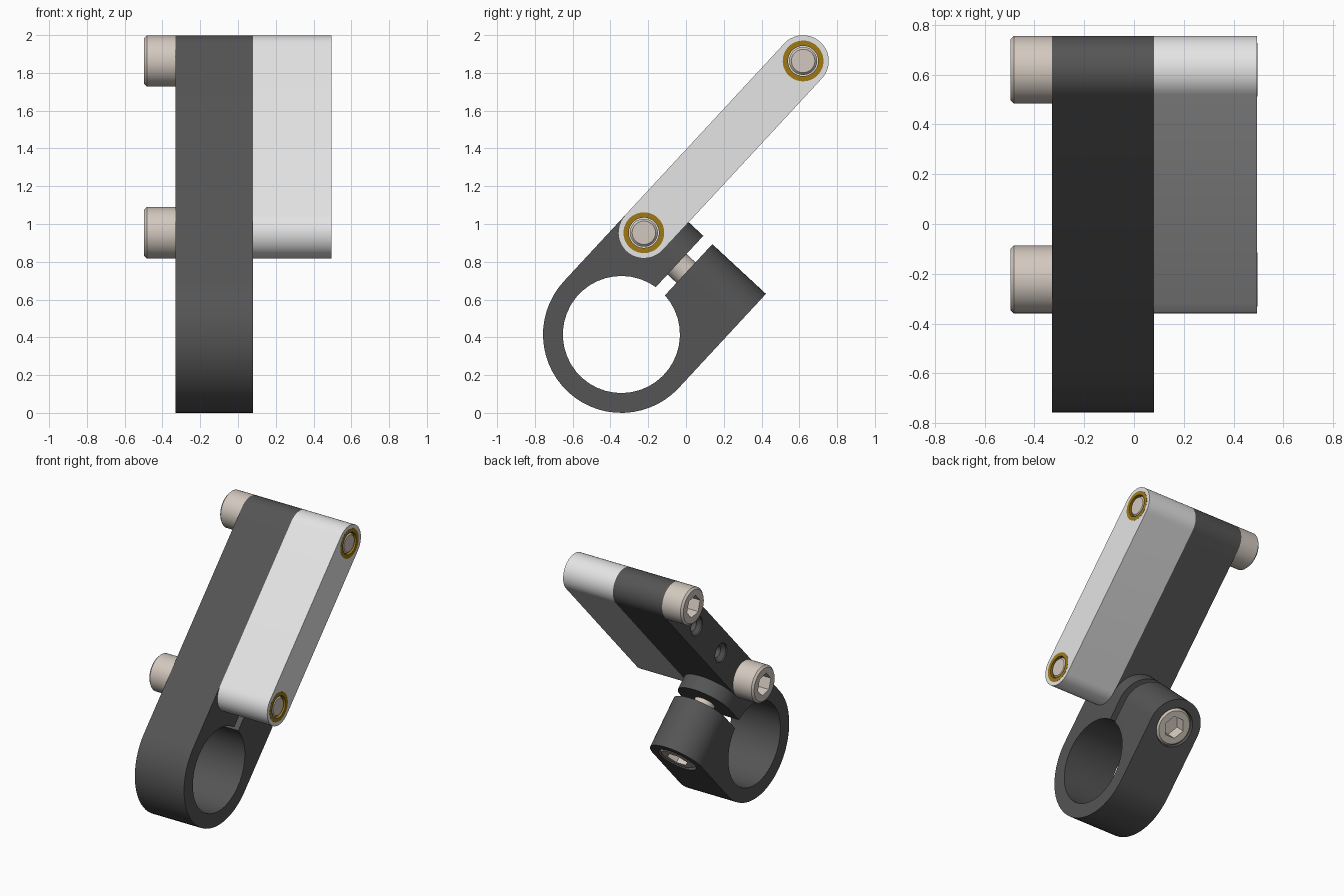
import bpy, bmesh, math
from mathutils import Matrix

if "Cube" in bpy.data.objects:
    bpy.data.objects.remove(bpy.data.objects["Cube"])

# Working frame: x across, u along the arm, n square to the arm, origin in the clamp bore
ANG = math.atan2(0.7336, 0.68)
C, S = math.cos(ANG), math.sin(ANG)
FRAME = Matrix(((1, 0, 0, 0), (0, C, -S, -0.342), (0, S, C, 0.415), (0, 0, 0, 1)))

X0, X1, X2 = -0.33, 0.08, 0.495      # clamp arm left, joint plane, link right
R_OUT, R_BORE, R_ARM = 0.415, 0.31, 0.136
N_ARM = R_OUT - R_ARM                # arm centre line
U_A, U_B = 0.476, 1.716              # the two joint bolts
U_LUG, X_MID = 0.678, (X0 + X1) / 2
LUG_R = (X1 - X0) / 2
U_PINCH = U_LUG - LUG_R              # pinch bolt position


def material(name, rgb):
    m = bpy.data.materials.new(name)
    m.diffuse_color = (*rgb, 1)
    m.use_nodes = True
    m.node_tree.nodes["Principled BSDF"].inputs["Base Color"].default_value = m.diffuse_color
    return m


DARK = material("dark_grey", (0.09, 0.09, 0.09))
SILVER = material("light_silver", (0.78, 0.78, 0.78))
STEEL = material("warm_steel", (0.65, 0.58, 0.52))
BRASS = material("brass", (0.34, 0.19, 0.007))


def place(axis, p, q, h):
    return (h, p, q) if axis == "x" else (p, q, h)


def arc(cx, cy, r, a0, a1, steps):
    return [(cx + r * math.cos(math.radians(a0 + (a1 - a0) * i / steps)),
             cy + r * math.sin(math.radians(a0 + (a1 - a0) * i / steps)))
            for i in range(steps + 1)]


def finish(name, bm, mat):
    bmesh.ops.recalc_face_normals(bm, faces=bm.faces[:])
    me = bpy.data.meshes.new(name)
    bm.to_mesh(me)
    bm.free()
    me.materials.append(mat)
    ob = bpy.data.objects.new(name, me)
    ob.matrix_world = FRAME
    bpy.context.collection.objects.link(ob)
    return ob


def prism(name, outline, axis, lo, hi, mat):
    bm = bmesh.new()
    a = [bm.verts.new(place(axis, p, q, lo)) for p, q in outline]
    b = [bm.verts.new(place(axis, p, q, hi)) for p, q in outline]
    bm.faces.new(a)
    bm.faces.new(b)
    for i in range(len(a)):
        j = (i + 1) % len(a)
        bm.faces.new((a[i], a[j], b[j], b[i]))
    return finish(name, bm, mat)


def lathe(name, profile, axis, p, q, mat, closed=False, segs=40):
    bm = bmesh.new()
    rings = [[bm.verts.new(place(axis, p + r * math.cos(math.tau * i / segs),
                                 q + r * math.sin(math.tau * i / segs), h))
              for i in range(segs)] for r, h in profile]
    pairs = list(zip(rings, rings[1:]))
    if closed:
        pairs.append((rings[-1], rings[0]))
    else:
        bm.faces.new(rings[0])
        bm.faces.new(rings[-1])
    for a, b in pairs:
        for i in range(segs):
            j = (i + 1) % segs
            bm.faces.new((a[i], a[j], b[j], b[i]))
    return finish(name, bm, mat)


def cut(ob, *cutters):
    bpy.context.view_layer.objects.active = ob
    for c in cutters:
        mod = ob.modifiers.new("cut", "BOOLEAN")
        mod.operation, mod.solver, mod.object = "DIFFERENCE", "EXACT", c
        bpy.ops.object.modifier_apply(modifier=mod.name)
        bpy.data.objects.remove(c)


# Clamp arm: split ring, pinch lugs and long arm in one profile
g0, g1 = -0.028, 0.037
a0 = math.degrees(math.asin(g0 / R_BORE))
a1 = math.degrees(math.asin(g1 / R_BORE))
outline = [(U_LUG, -R_OUT), (U_LUG, g0)]
outline += arc(0, 0, R_BORE, a0, a1 - 360, 40)
outline += [(U_LUG, g1), (U_LUG, N_ARM - R_ARM)]
outline += arc(U_B, N_ARM, R_ARM, -90, 90, 20)
outline += arc(0, 0, R_OUT, 90, 270, 28)
clamp_arm = prism("clamp_arm", outline, "x", X0, X1, DARK)

# Round off the lug ends, sink the pinch bolt, drill two countersunk holes
corner = arc(X_MID, U_PINCH, LUG_R, 180, 0, 28)
corner += [(0.2, U_PINCH), (0.2, 0.8), (-0.5, 0.8), (-0.5, U_PINCH)]
cutters = [prism("lug_cutter", corner, "n", -0.6, N_ARM - R_ARM, DARK),
           lathe("bore_cutter", [(0.142, -0.5), (0.142, -0.23)], "n", X_MID, U_PINCH, DARK)]
for t in (0.33, 0.67):
    cutters.append(lathe("hole_cutter", [(0.07, X0 - 0.02), (0.07, X0 + 0.01),
                                         (0.045, X0 + 0.035), (0.045, X0 + 0.3)],
                         "x", U_A + (U_B - U_A) * t, N_ARM, DARK, segs=24))
cut(clamp_arm, *cutters)

# Link bar beside the arm
slot = arc(U_B, N_ARM, R_ARM, -90, 90, 20) + arc(U_A, N_ARM, R_ARM, 90, 270, 20)
link_bar = prism("link_bar", slot, "x", X1, X2, SILVER)
cut(link_bar, *[lathe("insert_cutter", [(0.108, X2 - 0.3), (0.108, X2 + 0.1)],
                      "x", u, N_ARM, SILVER) for u in (U_A, U_B)])


# Socket head bolt with a hexagonal recess
def bolt(name, axis, p, q, top, head, end, head_r=R_ARM, r=0.074):
    d = 1 if end > top else -1
    ob = lathe(name, [(head_r - 0.014, top), (head_r, top + d * 0.014),
                      (head_r, top + d * head), (r, top + d * head),
                      (r, end - d * 0.012), (r - 0.012, end)], axis, p, q, STEEL)
    hexagon = arc(p, q, 0.08, 0, 300, 5)
    lo, hi = sorted((top - d * 0.05, top + d * 0.09))
    cut(ob, prism("hex_cutter", hexagon, axis, lo, hi, STEEL))


for label, u in (("lower", U_A), ("upper", U_B)):
    bolt(label + "_joint_bolt", "x", u, N_ARM, -0.497, 0.497 + X0, X2 - 0.002)
    # Brass insert around the bolt tip
    lathe(label + "_brass_insert", [(0.108, X2 - 0.29), (0.108, X2 + 0.001),
                                    (0.08, X2 + 0.001), (0.08, X2 - 0.29)],
          "x", u, N_ARM, BRASS, closed=True)
bolt("pinch_bolt", "n", X_MID, U_PINCH, -R_OUT + 0.003, 0.175, 0.13, head_r=0.134)

# Smooth the round faces, keep the edges crisp
bpy.ops.object.select_all(action="DESELECT")
for ob in bpy.context.scene.objects:
    ob.select_set(True)
bpy.context.view_layer.objects.active = clamp_arm
bpy.ops.object.shade_smooth_by_angle(angle=math.radians(30))
